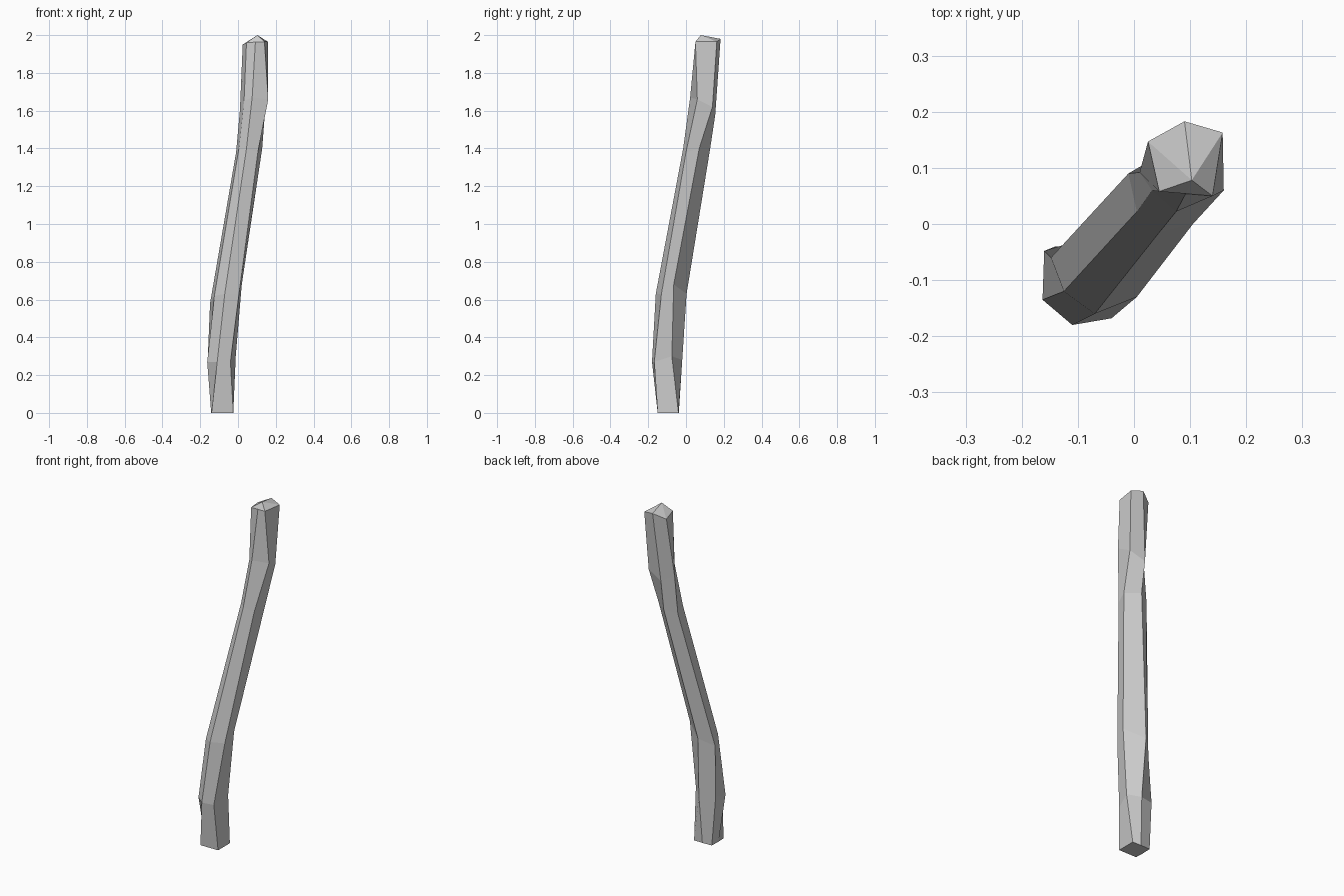
import bpy, bmesh

# Cross-sections from bottom to top, going round: left, front-left, front, right-front, right-back, back
RINGS = [
    [(-.14, -.04, 0), (-.142, -.10, 0), (-.14, -.15, 0), (-.025, -.15, 0), (-.025, -.04, 0), (-.08, -.038, 0)],
    [(-.16, -.048, .29), (-.163, -.135, .27), (-.11, -.18, .27), (-.04, -.168, .27), (-.012, -.075, .3), (-.07, -.02, .28)],
    [(-.148, -.06, .58), (-.125, -.12, .62), (-.07, -.16, .63), (.005, -.13, .63), (.02, -.065, .68), (-.08, .003, .63)],
    [(-.01, .09, 1.38), (.005, .022, 1.4), (.045, -.015, 1.4), (.105, 0, 1.38), (.128, .07, 1.4), (.055, .128, 1.4)],
    [(.01, .092, 1.6), (.032, .06, 1.65), (.075, .022, 1.67), (.16, .06, 1.66), (.145, .14, 1.62), (.055, .155, 1.58)],
    [(.025, .147, 1.95), (.045, .058, 1.96), (.092, .054, 1.963), (.14, .05, 1.965), (.158, .163, 1.965), (.09, .183, 1.98)],
]
APEX = (.103, .078, 2.0)

# Crooked, roughly hewn wooden post
bm = bmesh.new()
loops = [[bm.verts.new(p) for p in ring] for ring in RINGS]
n = len(loops[0])
for lo, hi in zip(loops, loops[1:]):
    for i in range(n):
        j = (i + 1) % n
        bm.faces.new((lo[i], lo[j], hi[j], hi[i]))

# Flat foot and off-centre pointed tip
bm.faces.new(loops[0][::-1])
tip = bm.verts.new(APEX)
for i in range(n):
    bm.faces.new((loops[-1][i], loops[-1][(i + 1) % n], tip))

bmesh.ops.recalc_face_normals(bm, faces=bm.faces[:])
mesh = bpy.data.meshes.new("crooked_post")
bm.to_mesh(mesh)
bm.free()
post = bpy.data.objects.new("crooked_post", mesh)
bpy.context.collection.objects.link(post)
